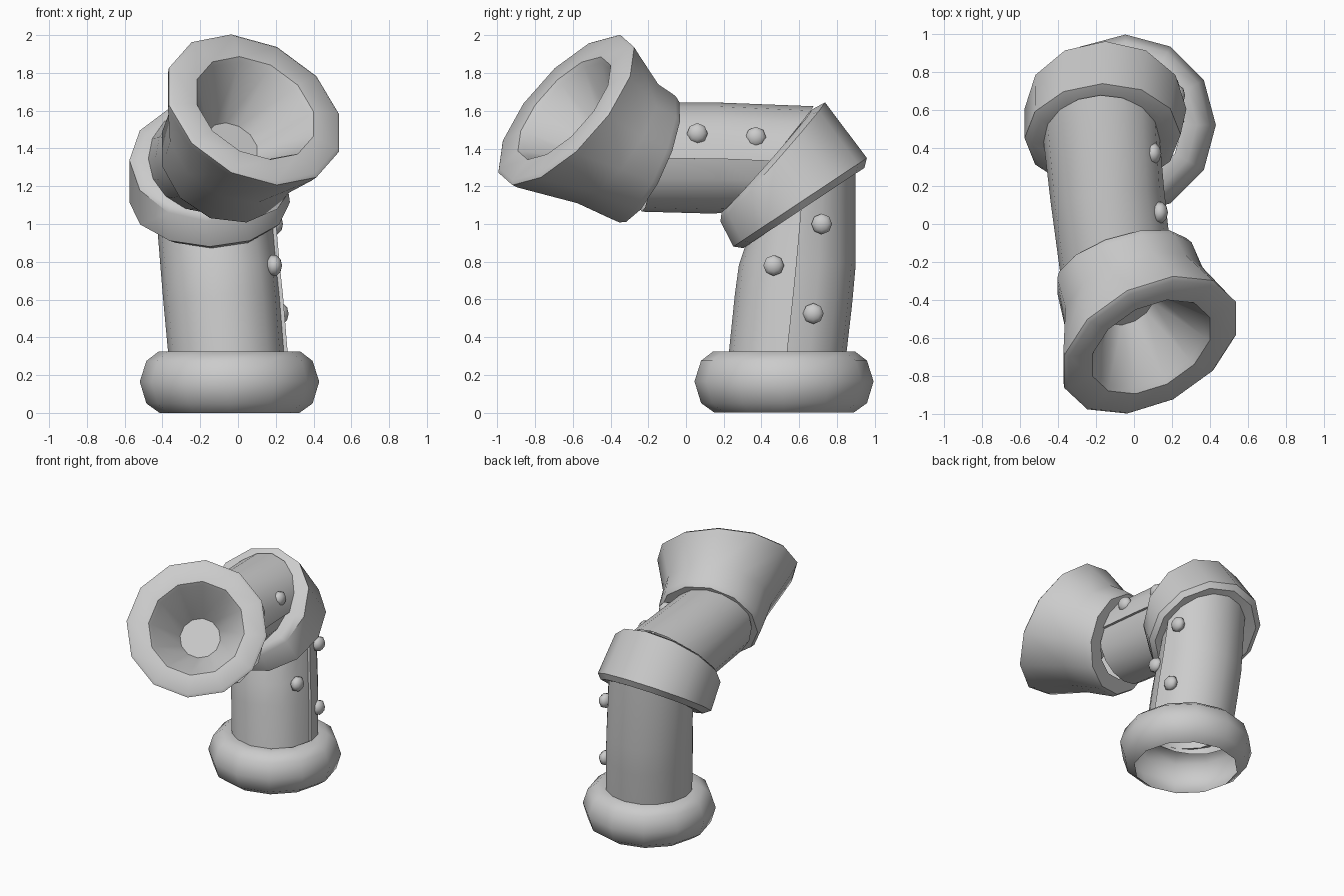
import bpy, bmesh
from math import pi, sin, cos, radians
from mathutils import Vector

if "Cube" in bpy.data.objects:
    bpy.data.objects.remove(bpy.data.objects["Cube"])


def finish(name, bm, angle=40):
    bmesh.ops.recalc_face_normals(bm, faces=bm.faces)
    me = bpy.data.meshes.new(name)
    bm.to_mesh(me)
    bm.free()
    ob = bpy.data.objects.new(name, me)
    bpy.context.collection.objects.link(ob)
    bpy.ops.object.select_all(action='DESELECT')
    bpy.context.view_layer.objects.active = ob
    ob.select_set(True)
    bpy.ops.object.shade_smooth_by_angle(angle=radians(angle))
    return ob


def loft(name, rings, sides=12, phase=0.0, step=0.0, cap_end=False):
    """Skin rings (centre, normal, radius[, radius across bend]).
    step > 0 makes a rolled sheet whose free edge overlaps on the +x side."""
    bm = bmesh.new()
    rows = []
    for c, n, r, *rest in rings:
        rv = rest[0] if rest else r
        n = Vector(n).normalized()
        u = (Vector((1, 0, 0)) - n * n.x).normalized()
        v = n.cross(u)
        row = []
        for i in range(sides + (1 if step else 0)):
            a = 2 * pi * i / sides + phase
            k = step * (1 - i / sides)
            row.append(bm.verts.new(Vector(c) + u * (r + k) * cos(a) + v * (rv + k) * sin(a)))
        rows.append(row)
    for p, q in zip(rows, rows[1:]):
        for i in range(len(p)):
            j = (i + 1) % len(p)
            bm.faces.new((p[i], p[j], q[j], q[i]))
    if cap_end:
        bm.faces.new(rows[-1])
    return finish(name, bm)


# Base ring: bulging shell, open underneath
profile = [(.37, 0), (.44, .05), (.475, .165), (.44, .275), (.375, .325), (.30, .325)]
loft("base_ring", [((-.045, .52, z), (0, 0, 1), r) for r, z in profile])

# Upright pipe, leaning a little and cut at a slant at the elbow
loft("upright_pipe", [
    ((-.055, .53, .28), (-.07, .1, 1), .30),
    ((-.083, .565, .6), (-.07, .09, 1), .302),
    ((-.10, .585, .78), (-.07, 0, 1), .30),
    ((-.13, .615, 1.14), (0, -.55, .84), .30, .325)], sides=16, step=.02)

# Horizontal pipe running forward into the bell
loft("forward_pipe", [
    ((-.175, .44, 1.34), (.03, -.77, .64), .29, .355),
    ((-.145, .15, 1.345), (.12, -1, 0), .285),
    ((-.10, -.22, 1.35), (.15, -1, .05), .28)], sides=16, step=.02)

# Elbow collar: wedge-shaped band around the bend
low, high = (0, -.55, .83), (.03, -.75, .66)
loft("elbow_collar", [
    ((-.14, .62, 1.09), low, .29),
    ((-.14, .625, 1.085), low, .385),
    ((-.15, .605, 1.115), low, .425),
    ((-.165, .46, 1.33), high, .41, .42),
    ((-.17, .43, 1.335), high, .365),
    ((-.17, .435, 1.335), high, .27)])

# Flared bell with a thick rim and a tapered throat
n = Vector((.38, -.69, .61)).normalized()
mouth = Vector((.085, -.635, 1.605))
back = (.28, -.88, .39)
loft("bell", [
    ((-.06, -.20, 1.34), back, .25),
    ((-.06, -.20, 1.34), back, .36),
    ((-.05, -.23, 1.355), back, .38),
    ((0, -.39, 1.445), (.33, -.78, .53), .395),
    (mouth - n * .035, n, .495),
    (mouth, n, .505),
    (mouth + n * .015, n, .485),
    (mouth + n * .015, n, .345),
    (mouth - n * .01, n, .325),
    (mouth - n * .3, n, .145)], phase=pi / 12, cap_end=True)

# Rivets on both sides of the seams
rivets = [(.195, .72, 1.0), (.19, .465, .78), (.225, .675, .525),
          (.135, .06, 1.48), (.10, .37, 1.46)]
for i, p in enumerate(rivets):
    bm = bmesh.new()
    bmesh.ops.create_uvsphere(bm, u_segments=8, v_segments=5, radius=.058)
    ob = finish("rivet_%d" % (i + 1), bm, 60)
    ob.location = p
    ob.rotation_euler = (0, pi / 2, 0)
    ob.scale = (1, 1, .75)
